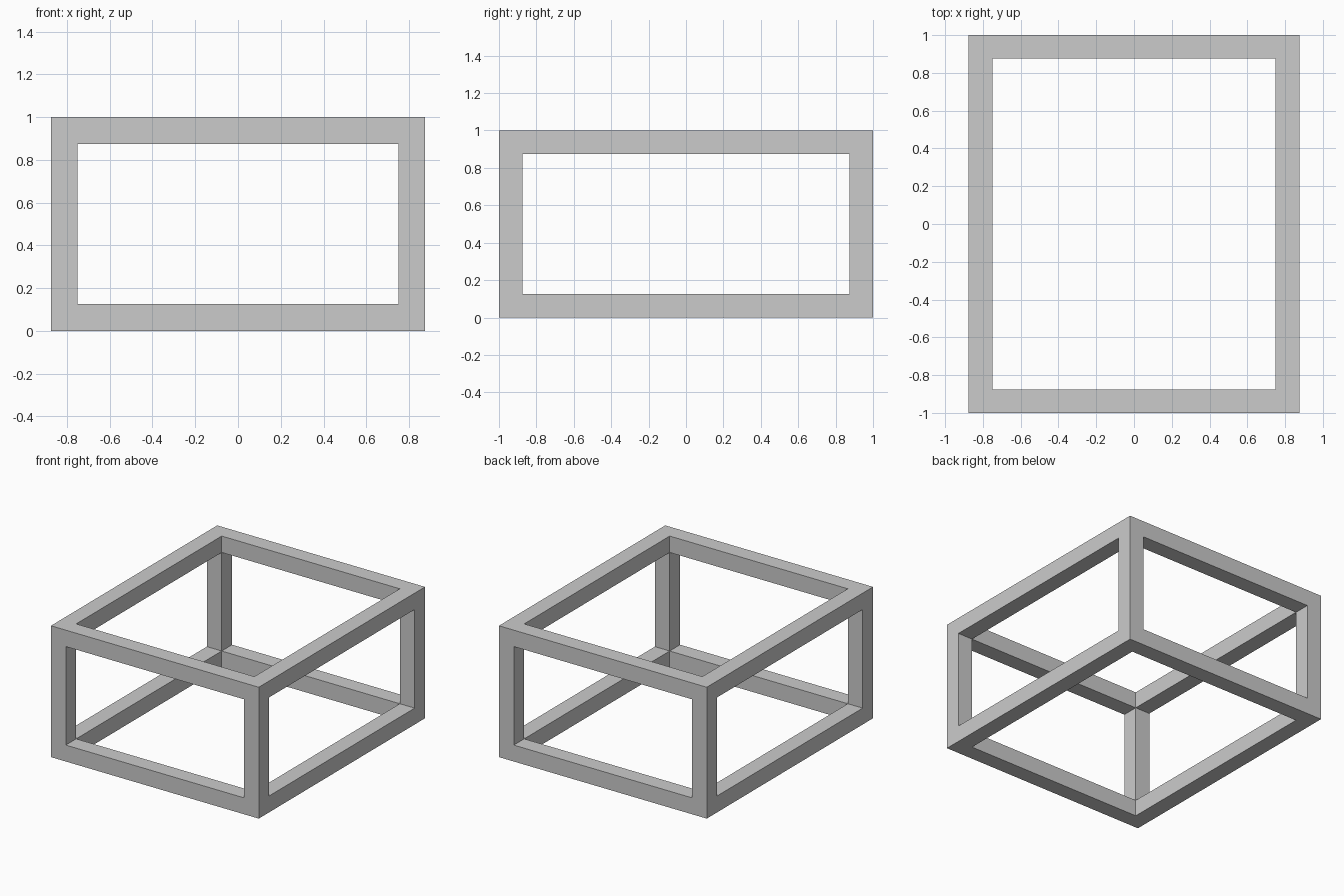
import bpy, bmesh
from itertools import product
from mathutils import Vector

if "Cube" in bpy.data.objects:
    bpy.data.objects.remove(bpy.data.objects["Cube"])

BAR = 0.125
# Grid planes per axis: outer face, inner face, inner face, outer face
PLANES = [(lo, lo + BAR, hi - BAR, hi)
          for lo, hi in ((-0.875, 0.875), (-1.0, 1.0), (0.0, 1.0))]


def is_bar(cell):
    """Bars and corner blocks lie on the border along at least two axes."""
    return all(0 <= i <= 2 for i in cell) and sum(i != 1 for i in cell) >= 2


# Open box frame: one watertight skin around the twelve square bars
bm = bmesh.new()
for cell in product(range(3), repeat=3):
    if not is_bar(cell):
        continue
    for axis, step in product(range(3), (-1, 1)):
        neighbour = list(cell)
        neighbour[axis] += step
        if is_bar(neighbour):
            continue
        u, v = (axis + 1) % 3, (axis + 2) % 3
        corners = []
        for du, dv in ((0, 0), (1, 0), (1, 1), (0, 1)):
            p = Vector()
            p[axis] = PLANES[axis][cell[axis] + (step > 0)]
            p[u] = PLANES[u][cell[u] + du]
            p[v] = PLANES[v][cell[v] + dv]
            corners.append(bm.verts.new(p))
        bm.faces.new(corners if step > 0 else corners[::-1])
bmesh.ops.remove_doubles(bm, verts=bm.verts, dist=1e-5)

mesh = bpy.data.meshes.new("box_frame")
bm.to_mesh(mesh)
bm.free()
frame = bpy.data.objects.new("box_frame", mesh)
bpy.context.collection.objects.link(frame)
